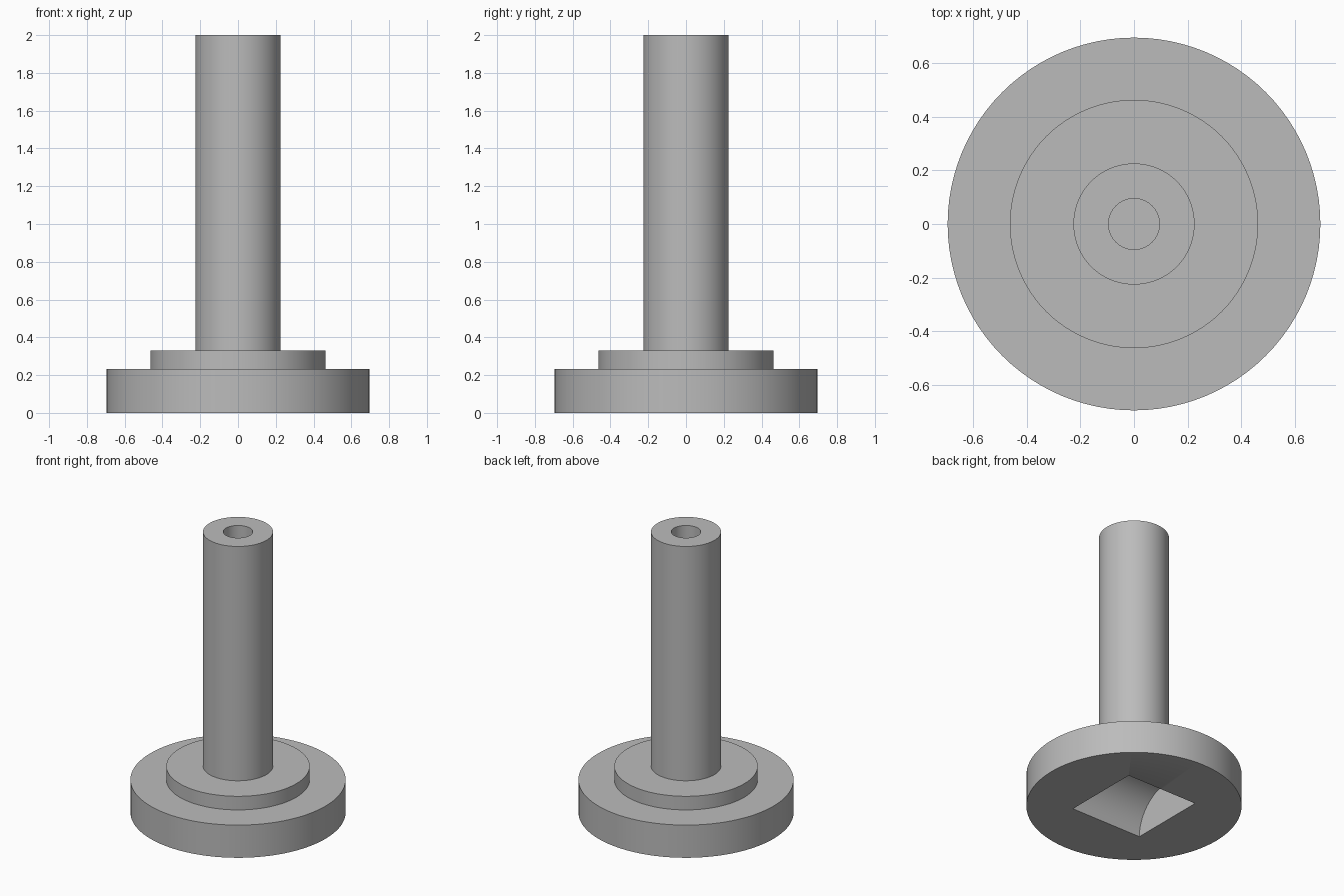
import bpy
import bmesh
from math import radians, tau
from mathutils import Matrix

cube = bpy.data.objects.get("Cube")
if cube:
    bpy.data.objects.remove(cube, do_unlink=True)

SEGMENTS = 96
BASE_R, BASE_TOP = 0.695, 0.233
COLLAR_R, COLLAR_TOP = 0.463, 0.33
STEM_R, STEM_TOP = 0.226, 2.0
BORE_R, BORE_FLOOR = 0.095, 1.3
POCKET_R = 0.28

# One plain grey for the whole piece
grey = bpy.data.materials.new("plain grey")
grey.use_nodes = True
colour = (0.5, 0.5, 0.5, 1)
grey.diffuse_color = colour
grey.node_tree.nodes["Principled BSDF"].inputs["Base Color"].default_value = colour


def add_object(name, bm):
    bmesh.ops.recalc_face_normals(bm, faces=bm.faces)
    mesh = bpy.data.meshes.new(name)
    bm.to_mesh(mesh)
    bm.free()
    mesh.materials.append(grey)
    obj = bpy.data.objects.new(name, mesh)
    bpy.context.collection.objects.link(obj)
    return obj


def lathe(name, profile):
    """Turn a radius/height profile around z; its ends lie on the axis."""
    bm = bmesh.new()
    verts = [bm.verts.new((r, 0, z)) for r, z in profile]
    edges = [bm.edges.new(pair) for pair in zip(verts, verts[1:])]
    bmesh.ops.spin(bm, geom=verts + edges, cent=(0, 0, 0), axis=(0, 0, 1),
                   angle=tau, steps=SEGMENTS, use_merge=True)
    bmesh.ops.remove_doubles(bm, verts=bm.verts, dist=0.0001)
    return add_object(name, bm)


# Stepped base, stem and blind bore in the top
post = lathe("flanged_post", [
    (0, 0), (BASE_R, 0), (BASE_R, BASE_TOP),
    (COLLAR_R, BASE_TOP), (COLLAR_R, COLLAR_TOP),
    (STEM_R, COLLAR_TOP), (STEM_R, STEM_TOP),
    (BORE_R, STEM_TOP), (BORE_R, BORE_FLOOR), (0, BORE_FLOOR),
])

# Barrel-vaulted pocket, square at the underside
bm = bmesh.new()
bmesh.ops.create_cone(bm, cap_ends=True, segments=SEGMENTS, radius1=POCKET_R,
                      radius2=POCKET_R, depth=2 * POCKET_R,
                      matrix=Matrix.Rotation(radians(90), 4, "Y"))
cutter = add_object("pocket_cutter", bm)
cutter.hide_render = True

cut = post.modifiers.new("pocket", "BOOLEAN")
cut.operation = "DIFFERENCE"
cut.solver = "EXACT"
cut.object = cutter

bpy.ops.object.select_all(action="DESELECT")
post.select_set(True)
bpy.context.view_layer.objects.active = post
bpy.ops.object.modifier_apply(modifier=cut.name)
bpy.data.objects.remove(cutter, do_unlink=True)
bpy.ops.object.shade_smooth_by_angle(angle=radians(30))
